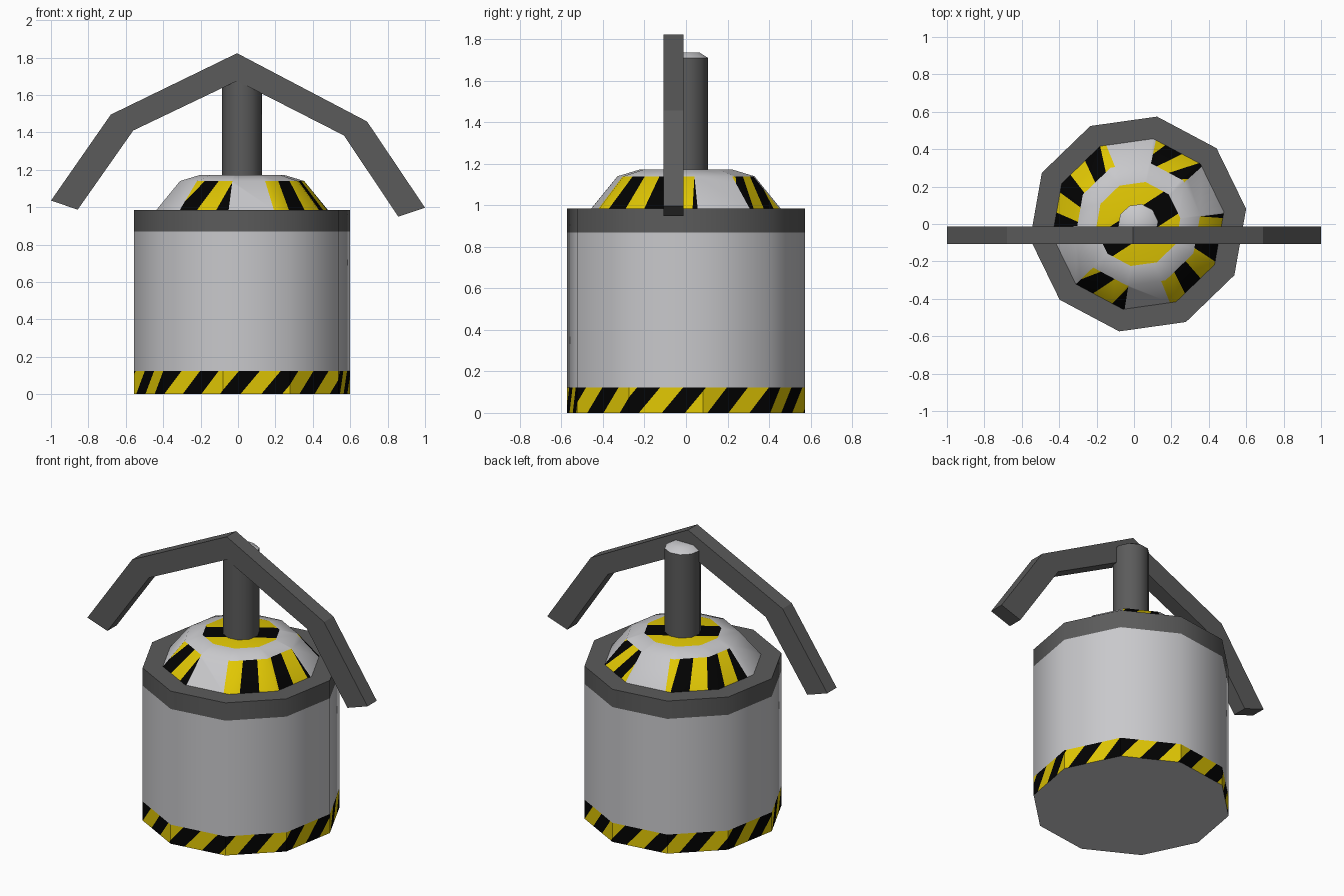
import bpy, bmesh, math
from mathutils import Vector

if "Cube" in bpy.data.objects:
    bpy.data.objects.remove(bpy.data.objects["Cube"])

CX, OFF, N = 0.022, 8.0, 10          # axis x, first corner angle, sides


def mat(name, rgb):
    m = bpy.data.materials.new(name)
    m.diffuse_color = (*rgb, 1)
    m.use_nodes = True
    m.node_tree.nodes["Principled BSDF"].inputs["Base Color"].default_value = m.diffuse_color
    return m


MATS = [mat("light_grey", (0.58, 0.58, 0.60)), mat("dark_grey", (0.105, 0.105, 0.105)),
        mat("warning_yellow", (0.75, 0.57, 0.001)), mat("stripe_black", (0.0005, 0.0005, 0.0005))]
LIGHT, DARK, YELLOW, BLACK = range(4)


def ring_point(r, z, a):
    """Point on the ten-sided outline at angle a (degrees)."""
    local = (a - OFF) % 36 - 18
    rr = r * math.cos(math.radians(18)) / math.cos(math.radians(local))
    return Vector((CX + rr * math.cos(math.radians(a)), rr * math.sin(math.radians(a)), z))


def lathe(profile, angles, colors, top=None, bottom=None):
    """Stack of ten-sided rings with one colour for each level."""
    bm = bmesh.new()
    rings = [[bm.verts.new(ring_point(r, z, a)) for a in angles] for r, z in profile]
    n = len(angles)
    for i in range(len(rings) - 1):
        for j in range(n):
            k = (j + 1) % n
            f = bm.faces.new((rings[i][j], rings[i][k], rings[i + 1][k], rings[i + 1][j]))
            f.material_index = colors[i]
    if bottom is not None:
        bm.faces.new(rings[0][::-1]).material_index = bottom
    if top is not None:
        bm.faces.new(rings[-1]).material_index = top
    bm.normal_update()
    return bm


def finish(name, bm, smooth=True):
    me = bpy.data.meshes.new(name)
    bm.to_mesh(me)
    bm.free()
    for m in MATS:
        me.materials.append(m)
    ob = bpy.data.objects.new(name, me)
    bpy.context.collection.objects.link(ob)
    if smooth:
        bpy.ops.object.select_all(action='DESELECT')
        ob.select_set(True)
        bpy.context.view_layer.objects.active = ob
        bpy.ops.object.shade_smooth_by_angle(angle=math.radians(40))
    return ob


def cut(bm, faces, co, no):
    geom = set(faces)
    for f in faces:
        geom.update(f.edges)
        geom.update(f.verts)
    bmesh.ops.bisect_plane(bm, geom=list(geom), plane_co=co, plane_no=no, dist=1e-5)
    bm.normal_update()


def angle_of(f):
    c = f.calc_center_median()
    return math.degrees(math.atan2(c.y, c.x - CX)) % 360


CORNERS = [OFF + 36 * k for k in range(N)]

# canister body with dark collar and rim
R, BAND = 0.583, 0.123
finish("canister_body", lathe([(R, BAND), (R, 0.87), (R, 0.985), (0.463, 0.985)], CORNERS,
                              (LIGHT, DARK, DARK)))

# foot band with slanted stripes and a closed base
band = lathe([(R, 0), (R, BAND)], CORNERS, (YELLOW,), bottom=LIGHT)
SIDE = 2 * R * math.sin(math.radians(18))
PERIOD, SLOPE, U0 = SIDE * N / 16, 0.85, 7 * SIDE + 0.036


def band_faces(k):
    return [f for f in band.faces if abs(f.normal.z) < 0.5
            and int(((angle_of(f) - OFF) % 360) // 36) == k]


for k in range(N):
    p = ring_point(R, 0, CORNERS[k])
    d = (ring_point(R, 0, CORNERS[k] + 36) - p).normalized()
    for j in range(-40, 40):
        c = U0 + PERIOD * (j / 2 + 0.25) - k * SIDE
        if -0.15 < c < SIDE + 0.05:
            cut(band, band_faces(k), p + d * c, d - Vector((0, 0, SLOPE)))
    for f in band_faces(k):
        m = f.calc_center_median()
        u = k * SIDE + (m - p).dot(d) - SLOPE * m.z
        if abs(((u - U0) / PERIOD + 0.5) % 1 - 0.5) < 0.25:
            f.material_index = BLACK
finish("foot_band", band, smooth=False)

# dome with striped patches: (start angle, end angle, black phase, period, lean)
PATCHES = [(42, 78, 32, 26, 14), (112, 182, 116, 28, 6), (224, 261, 222, 30, 10), (292, 367, 304, 30, 3)]
Z0, Z1, R0, R1 = 0.985, 1.14, 0.463, 0.335
angles = set(CORNERS)
for patch in PATCHES:
    angles.update(a % 360 for a in patch[:2])
dome = lathe([(R0, Z0), (R1, Z1), (0.228, 1.172)], sorted(angles), (LIGHT, LIGHT), top=YELLOW)


def patch_faces(a, b):
    return [f for f in dome.faces if f.calc_center_median().z < Z1 - 0.002
            and (angle_of(f) - a) % 360 < b - a]


for a, b, phase, period, lean in PATCHES:
    for j in range(-3, 8):
        s = phase + j * period / 2
        if a - lean < s < b:
            low, high = ring_point(R0, Z0, s), ring_point(R1, Z1, s + lean)
            mid = math.radians(s + lean / 2)
            out = Vector((math.cos(mid) * (Z1 - Z0), math.sin(mid) * (Z1 - Z0), R0 - R1))
            cut(dome, [f for f in patch_faces(a, b) if abs((angle_of(f) - s + 180) % 360 - 180) < 60],
                low, (high - low).cross(out).normalized())
    for f in patch_faces(a, b):
        t = (f.calc_center_median().z - Z0) / (Z1 - Z0)
        ang = a + (angle_of(f) - a) % 360
        f.material_index = BLACK if ((ang - lean * t - phase) / period) % 1 < 0.5 else YELLOW

# flat top of the dome: yellow with one black bar across it
bar = math.radians(33)
across = Vector((-math.sin(bar), math.cos(bar), 0))
centre = Vector((CX, 0, 1.172))
for s in (-0.07, 0.07):
    cut(dome, [f for f in dome.faces if f.normal.z > 0.99], centre + across * s, across)
for f in dome.faces:
    if f.normal.z > 0.99 and abs((f.calc_center_median() - centre).dot(across)) < 0.05:
        f.material_index = BLACK
finish("dome", dome)

# plunger shaft with pale bevelled cap
finish("shaft", lathe([(0.108, 1.172), (0.108, 1.71), (0.066, 1.736)], CORNERS, (DARK, LIGHT), top=LIGHT))

# bent lever in front of the shaft
outer = [(-1, 1.035), (-0.68, 1.495), (-0.005, 1.823), (0.69, 1.458), (1, 0.997)]
inner = [(-0.857, 0.987), (-0.56, 1.41), (-0.005, 1.675), (0.567, 1.383), (0.857, 0.949)]
bm = bmesh.new()
sections = []
for (ox, oz), (ix, iz) in zip(outer, inner):
    sections.append([bm.verts.new(v) for v in ((ox, -0.108, oz), (ox, -0.013, oz),
                                               (ix, -0.013, iz), (ix, -0.108, iz))])
for a, b in zip(sections, sections[1:]):
    for i in range(4):
        j = (i + 1) % 4
        bm.faces.new((a[i], a[j], b[j], b[i]))
bm.faces.new(sections[0])
bm.faces.new(sections[-1])
bmesh.ops.recalc_face_normals(bm, faces=bm.faces)
for f in bm.faces:
    f.material_index = DARK
finish("lever", bm, smooth=False)
